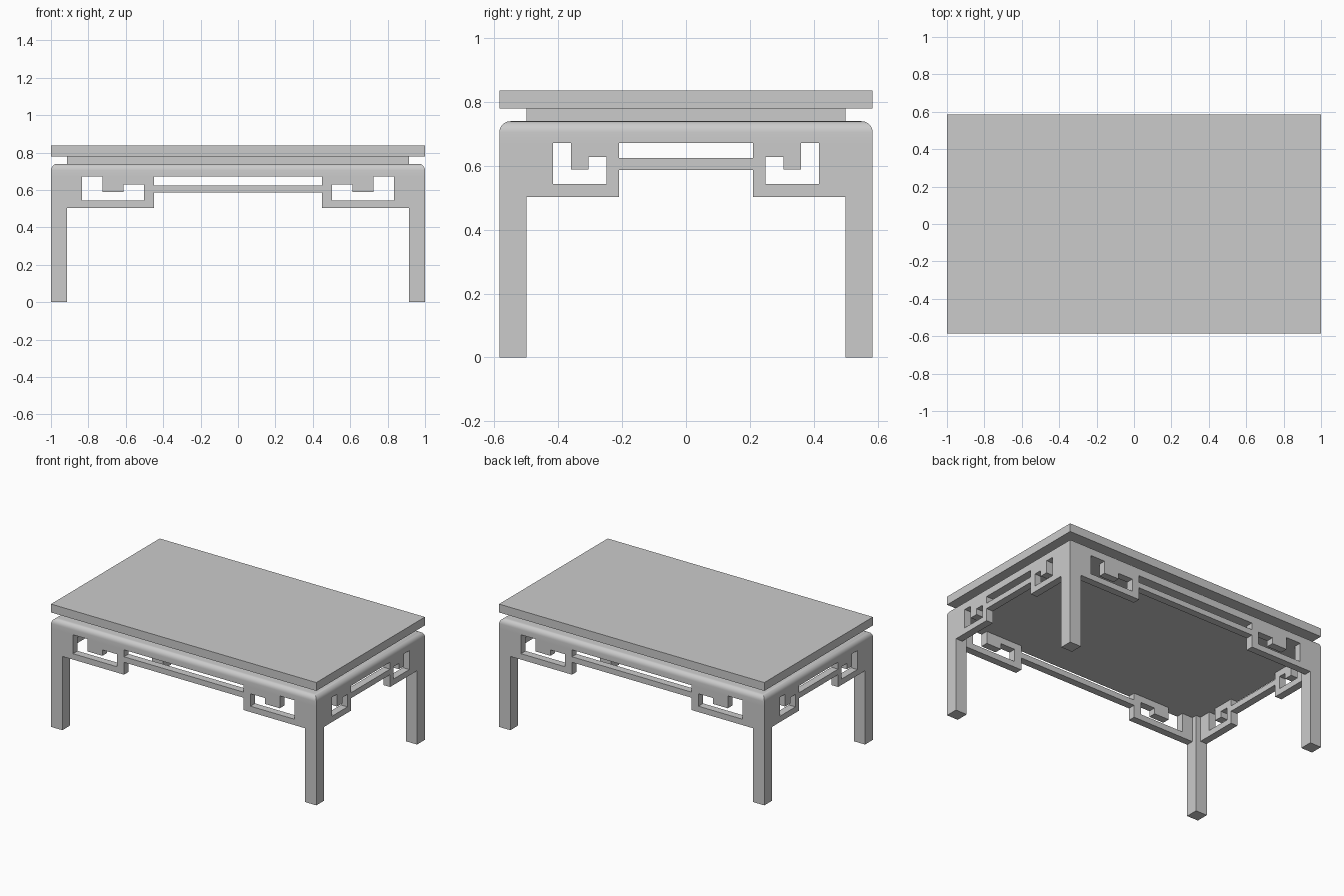
import bpy, bmesh
from math import pi
from mathutils import Matrix

if "Cube" in bpy.data.objects:
    bpy.data.objects.remove(bpy.data.objects["Cube"])

HX, HY = 1.0, 0.585      # half length and half depth
LEG = 0.085              # leg thickness
T = 0.05                 # apron thickness
UNDER = 0.672            # underside of the frame slab


def finish(name, bm):
    bmesh.ops.recalc_face_normals(bm, faces=bm.faces)
    me = bpy.data.meshes.new(name)
    bm.to_mesh(me)
    bm.free()
    ob = bpy.data.objects.new(name, me)
    bpy.context.collection.objects.link(ob)
    return ob


def box(name, x0, x1, y0, y1, z0, z1, round_top=0):
    bm = bmesh.new()
    size = Matrix.Diagonal((x1 - x0, y1 - y0, z1 - z0, 1))
    mid = Matrix.Translation(((x0 + x1) / 2, (y0 + y1) / 2, (z0 + z1) / 2))
    bmesh.ops.create_cube(bm, size=1, matrix=mid @ size)
    if round_top:
        rim = [e for e in bm.edges if all(v.co.z > z1 - 1e-4 for v in e.verts)]
        bmesh.ops.bevel(bm, geom=rim, offset=round_top, segments=6,
                        profile=0.5, affect='EDGES')
    return finish(name, bm)


def apron(name, a, b, c, d, w, end, out, angle):
    """Fretwork panel: half outline mirrored, extruded inward, turned to its side."""
    half = [(a, .587), (a, .503), (end, .503), (end, UNDER), (w, UNDER), (w, .543),
            (b, .543), (b, .628), (c, .628), (c, .588), (d, .588), (d, UNDER),
            (a, UNDER), (a, .625)]
    outline = half + [(-x, z) for x, z in reversed(half)]
    bm = bmesh.new()
    face = bm.faces.new([bm.verts.new((x, -out, z)) for x, z in outline])
    ext = bmesh.ops.extrude_face_region(bm, geom=[face], use_keep_orig=True)
    moved = [g for g in ext['geom'] if isinstance(g, bmesh.types.BMVert)]
    bmesh.ops.translate(bm, verts=moved, vec=(0, T, 0))
    bm.transform(Matrix.Rotation(angle, 4, 'Z'))
    return finish(name, bm)


# Top board, recessed waist and rounded frame
box("table_top", -HX, HX, -HY, HY, 0.78, 0.837)
box("waist", -HX + LEG, HX - LEG, -HY + LEG, HY - LEG, 0.74, 0.78)
frame = box("frame", -HX, HX, -HY, HY, UNDER, 0.74, round_top=0.035)
bpy.context.view_layer.objects.active = frame
frame.select_set(True)
bpy.ops.object.shade_smooth_by_angle(angle=pi / 6)

# Legs
for sx, side in ((-1, "left"), (1, "right")):
    for sy, end in ((-1, "front"), (1, "back")):
        xs = sorted((sx * HX, sx * (HX - LEG)))
        ys = sorted((sy * HY, sy * (HY - LEG)))
        box(f"{end}_{side}_leg", *xs, *ys, 0, UNDER)

# Fretwork aprons
for name, angle in (("front_apron", 0), ("back_apron", pi)):
    apron(name, .45, .503, .613, .725, .835, HX - LEG, HY, angle)
for name, angle in (("right_apron", pi / 2), ("left_apron", -pi / 2)):
    apron(name, .21, .249, .305, .361, .417, HY - LEG, HX, angle)
